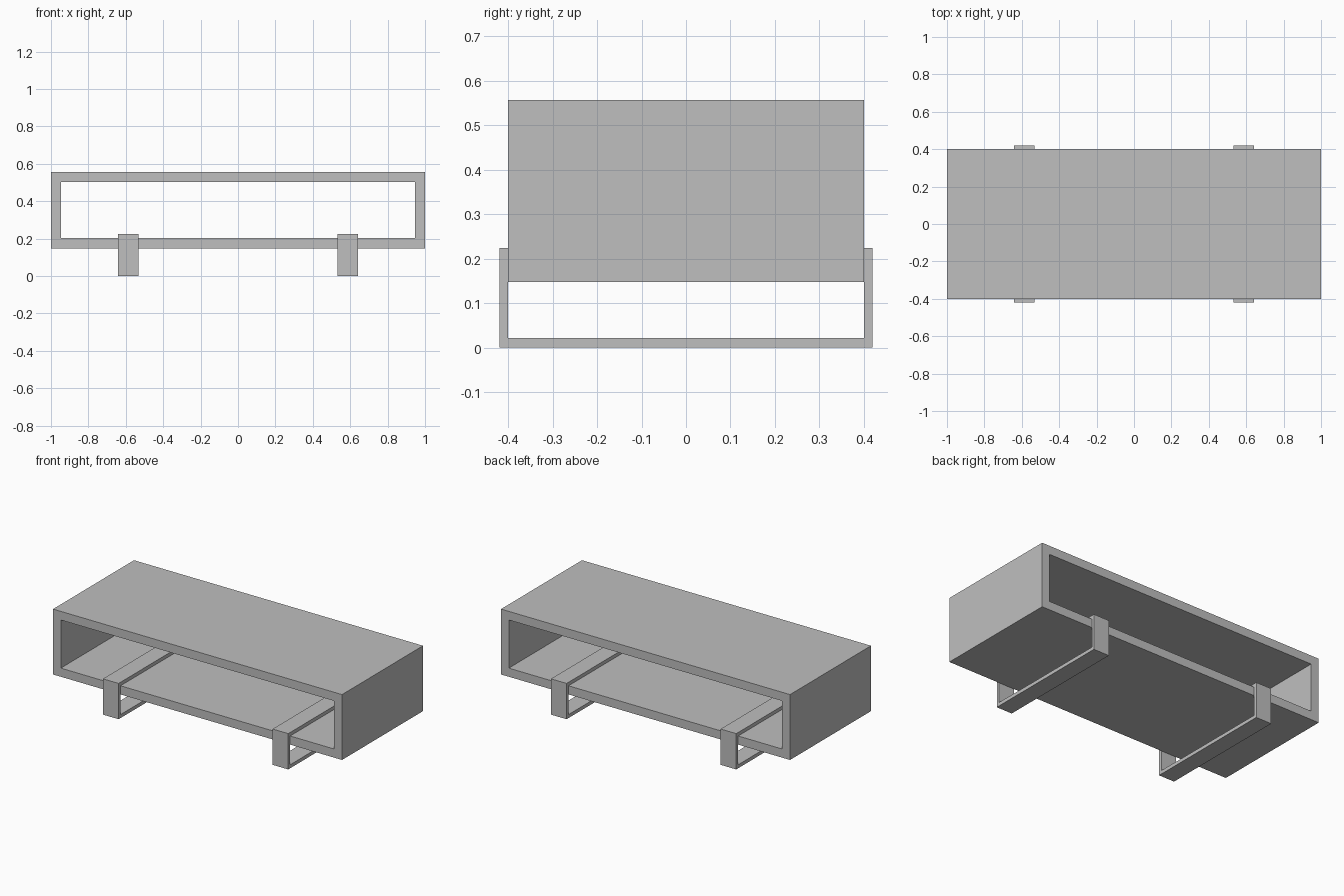
import bpy
import bmesh
from mathutils import Vector

default = bpy.data.objects.get("Cube")
if default:
    bpy.data.objects.remove(default, do_unlink=True)

GREY = (0.52, 0.52, 0.52, 1)
grey = bpy.data.materials.new("plain_grey")
grey.use_nodes = True
grey.diffuse_color = GREY
grey.node_tree.nodes["Principled BSDF"].inputs["Base Color"].default_value = GREY


def rectangle(half_width, low, high):
    """Corners of an upright rectangle centred sideways."""
    return [(-half_width, low), (half_width, low), (half_width, high), (-half_width, high)]


def frame(name, outer, inner, place, sweep):
    """Rectangular ring, placed in 3D by a function and extruded along sweep."""
    bm = bmesh.new()
    out = [bm.verts.new(place(*p)) for p in outer]
    hole = [bm.verts.new(place(*p)) for p in inner]
    for i in range(4):
        j = (i + 1) % 4
        bm.faces.new((out[i], out[j], hole[j], hole[i]))
    extruded = bmesh.ops.extrude_face_region(bm, geom=bm.faces[:], use_keep_orig=True)
    moved = [v for v in extruded["geom"] if isinstance(v, bmesh.types.BMVert)]
    bmesh.ops.translate(bm, verts=moved, vec=Vector(sweep))
    bmesh.ops.recalc_face_normals(bm, faces=bm.faces[:])
    mesh = bpy.data.meshes.new(name)
    bm.to_mesh(mesh)
    bm.free()
    mesh.materials.append(grey)
    obj = bpy.data.objects.new(name, mesh)
    bpy.context.collection.objects.link(obj)
    return obj


# Open box: shelf, top and two side panels
DEPTH = 0.4
BOTTOM, TOP, WALL = 0.148, 0.557, 0.054
frame("shelf_box",
      rectangle(1, BOTTOM, TOP),
      rectangle(1 - WALL, BOTTOM + WALL, TOP - WALL),
      lambda x, z: (x, -DEPTH, z), (0, 2 * DEPTH, 0))

# Flat strap loops that wrap the lower panel and serve as feet
STRAP, WIDTH, CENTRE = 0.022, 0.108, 0.587
for side, name in ((1, "left_leg_loop"), (-1, "right_leg_loop")):
    start = side * CENTRE - WIDTH / 2
    frame(name,
          rectangle(DEPTH + 0.019, 0, BOTTOM + WALL + STRAP),
          rectangle(DEPTH, STRAP, BOTTOM + WALL),
          lambda y, z: (start, y, z), (WIDTH, 0, 0))
